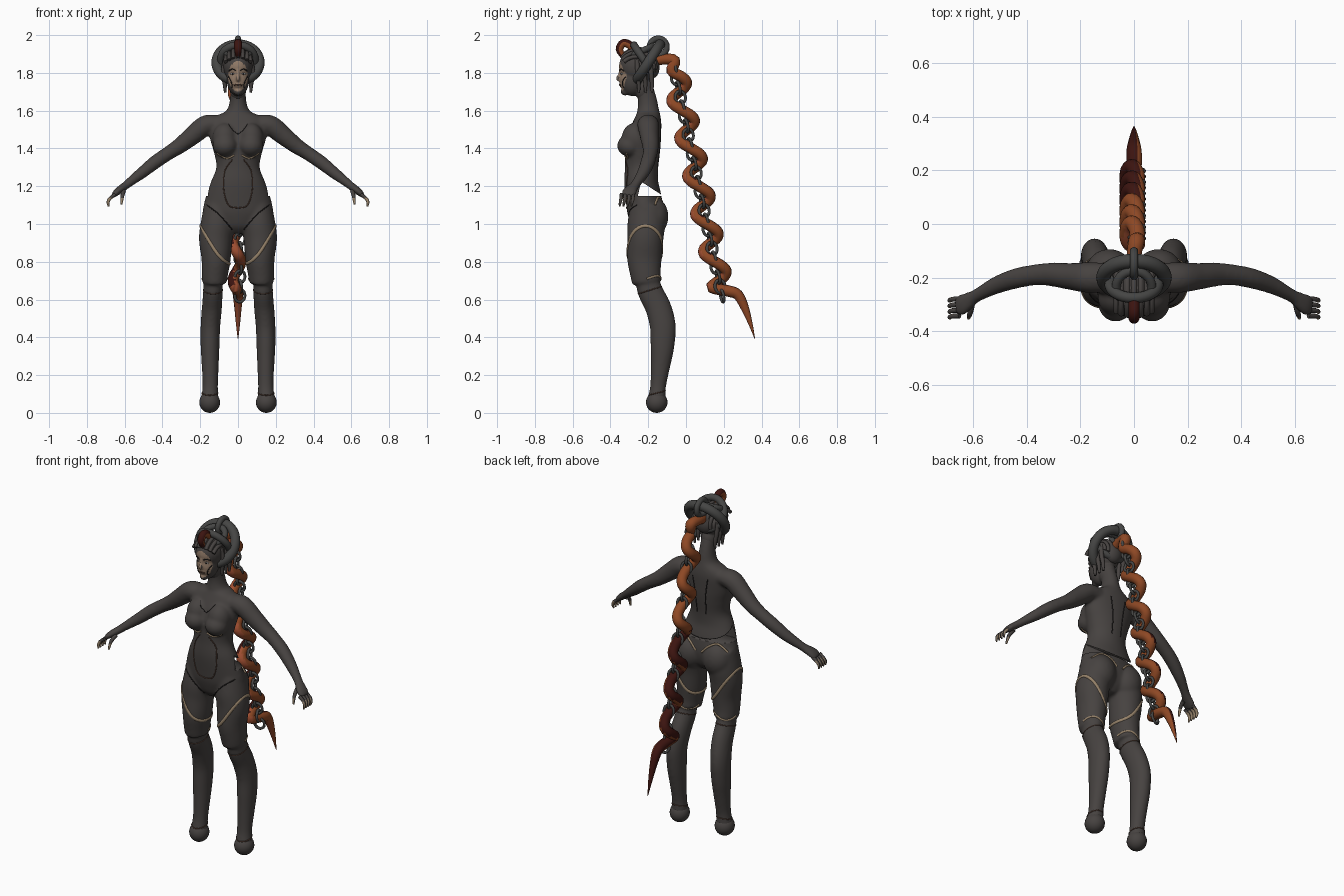
import bpy, bmesh, math
from math import sin, cos, pi
from mathutils import Vector, Matrix
from mathutils.bvhtree import BVHTree

cube = bpy.data.objects.get("Cube")
if cube:
    bpy.data.objects.remove(cube, do_unlink=True)

X, Y, Z = Vector((1, 0, 0)), Vector((0, 1, 0)), Vector((0, 0, 1))


def material(name, r, g, b):
    m = bpy.data.materials.new(name)
    m.use_nodes = True
    m.diffuse_color = (r, g, b, 1)
    node = next(n for n in m.node_tree.nodes if n.type == 'BSDF_PRINCIPLED')
    node.inputs["Base Color"].default_value = (r, g, b, 1)
    return m


charcoal = material("charcoal", .062, .055, .052)
steel = material("dark steel", .06, .06, .058)
tan = material("tan trim", .3, .22, .14)
skin = material("face tan", .29, .2, .14)
orange = material("burnt orange", .27, .065, .018)
ember = material("red orange", .34, .075, .03)
maroon = material("dark maroon", .045, .007, .005)
white = material("eye white", .75, .73, .7)
black = material("seam black", .015, .013, .013)
brown = material("seam brown", .09, .05, .035)


def spline(pts, steps=6):
    """Smooth a list of tuples with a Catmull-Rom curve."""
    out = []
    for i in range(len(pts) - 1):
        a, b, c, d = (pts[max(0, min(len(pts) - 1, i + k))] for k in (-1, 0, 1, 2))
        for s in range(steps):
            t = s / steps
            out.append(tuple(
                q + .5 * t * (r - p + t * (2 * p - 5 * q + 4 * r - w + t * (3 * (q - r) + w - p)))
                for p, q, r, w in zip(a, b, c, d)))
    return out + [pts[-1]]


def sweep(bm, pts, ref=Y, closed=False, sides=16):
    """Skin elliptical rings (x, y, z, radius, radius) along a path."""
    rings, n = [], len(pts)
    for i, p in enumerate(pts):
        a = pts[(i - 1) % n] if closed else pts[max(i - 1, 0)]
        b = pts[(i + 1) % n] if closed else pts[min(i + 1, n - 1)]
        t = (Vector(b[:3]) - Vector(a[:3])).normalized()
        u = ref.cross(t).normalized()
        v = t.cross(u)
        rings.append([bm.verts.new(Vector(p[:3]) + u * (p[3] * cos(k * 2 * pi / sides))
                                   + v * (p[4] * sin(k * 2 * pi / sides))) for k in range(sides)])
    for i in range(n if closed else n - 1):
        a, b = rings[i], rings[(i + 1) % n]
        for k in range(sides):
            j = (k + 1) % sides
            bm.faces.new((a[k], a[j], b[j], b[k]))
    if not closed:
        bm.faces.new(rings[0])
        bm.faces.new(rings[-1])


def ball(bm, loc, size):
    bmesh.ops.create_uvsphere(bm, u_segments=24, v_segments=14, radius=1,
                              matrix=Matrix.LocRotScale(Vector(loc), None, Vector(size)))


def hoop(bm, loc, rot, major, minor, stretch=1, segments=48, sides=14):
    m = Matrix.Translation(loc) @ rot.to_4x4()
    pts = [(*(m @ Vector((major * cos(a), stretch * major * sin(a), 0))), minor, minor)
           for a in (2 * pi * i / segments for i in range(segments))]
    sweep(bm, pts, rot @ Z, True, sides)


def paint(ob, mats, rule):
    ob.data.materials.clear()
    for m in mats:
        ob.data.materials.append(m)
    for f in ob.data.polygons:
        f.material_index = rule(f.center, f.normal)


def make(name, bm, mat):
    bmesh.ops.recalc_face_normals(bm, faces=bm.faces)
    mesh = bpy.data.meshes.new(name)
    bm.to_mesh(mesh)
    bm.free()
    mesh.shade_smooth()
    mesh.set_sharp_from_angle(angle=math.radians(50))
    mesh.materials.append(mat)
    ob = bpy.data.objects.new(name, mesh)
    bpy.context.collection.objects.link(ob)
    return ob


def bake(ob, mat):
    """Apply the modifiers and return a tree for ray casting."""
    bpy.context.view_layer.update()
    dg = bpy.context.evaluated_depsgraph_get()
    mesh = bpy.data.meshes.new_from_object(ob.evaluated_get(dg))
    ob.modifiers.clear()
    ob.data = mesh
    mesh.shade_smooth()
    paint(ob, [mat], lambda c, n: 0)
    bm = bmesh.new()
    bm.from_mesh(mesh)
    tree = BVHTree.FromBMesh(bm)
    bm.free()
    return tree


def fuse(ob, voxel, smooth):
    r = ob.modifiers.new("fuse", 'REMESH')
    r.mode, r.voxel_size = 'VOXEL', voxel
    s = ob.modifiers.new("soften", 'SMOOTH')
    s.iterations = smooth


# Body: torso, bust, hips, legs and arms fused into one skin
bm = bmesh.new()
torso = [(1.74, -.225, .042, .045), (1.66, -.205, .043, .05), (1.6, -.2, .062, .058),
         (1.57, -.2, .12, .066), (1.53, -.205, .155, .076), (1.45, -.222, .148, .09),
         (1.38, -.23, .128, .092), (1.3, -.235, .115, .088), (1.22, -.237, .145, .09),
         (1.14, -.225, .172, .095), (1.06, -.215, .182, .095), (.99, -.215, .12, .075),
         (.95, -.215, .04, .04)]
sweep(bm, spline([(0, y, z, a, b) for z, y, a, b in torso]), sides=32)
thigh = [(.105, -.205, 1.1, .075, .09), (.11, -.21, 1, .088, .1), (.118, -.215, .92, .089, .095),
         (.116, -.22, .82, .078, .092), (.122, -.215, .74, .07, .082), (.124, -.207, .69, .066, .078)]
shin = [(.13, -.21, .78, .045, .055), (.132, -.195, .66, .051, .066), (.138, -.148, .56, .053, .069),
        (.146, -.123, .46, .052, .069), (.148, -.125, .35, .05, .063), (.147, -.135, .25, .045, .052),
        (.147, -.148, .14, .041, .042), (.15, -.155, .07, .048, .049)]
arm = [(.1, -.2, 1.53, .045, .055), (.17, -.2, 1.522, .054, .057), (.24, -.195, 1.468, .05, .05),
       (.31, -.188, 1.413, .042, .044), (.37, -.19, 1.374, .037, .039), (.44, -.203, 1.326, .036, .038),
       (.51, -.227, 1.27, .031, .033), (.575, -.26, 1.22, .024, .026), (.6, -.275, 1.2, .022, .027),
       (.64, -.3, 1.17, .019, .04), (.662, -.308, 1.148, .012, .035)]
for s in (1, -1):
    for limb in (thigh, shin, arm):
        sweep(bm, [(s * p[0], *p[1:]) for p in spline(limb)], sides=24)
    ball(bm, (s * .068, -.295, 1.415), (.066, .07, .06))
    ball(bm, (s * .07, -.272, 1.45), (.066, .07, .085))
    ball(bm, (s * .092, -.168, 1.04), (.085, .075, .1))
body = make("body", bm, charcoal)
fuse(body, .008, 10)

# Open gap between the hip and thigh shells
bm = bmesh.new()
wedge = [[bm.verts.new((x, y, z)) for y, z in ((-.238, 1.225), (-.255, 1.148), (-.12, 1.148))]
         for x in (-.25, .25)]
for w in wedge:
    bm.faces.new(w)
for k in range(3):
    j = (k + 1) % 3
    bm.faces.new((wedge[0][k], wedge[0][j], wedge[1][j], wedge[1][k]))
cutter = make("hip_gap_cutter", bm, charcoal)
cutter.hide_render = True
cut = body.modifiers.new("gap", 'BOOLEAN')
cut.operation, cut.object = 'DIFFERENCE', cutter
body_tree = bake(body, charcoal)
bpy.data.objects.remove(cutter, do_unlink=True)


def seam(name, tree, rays, mat, r, ref, closed=False, width=1):
    """Lay a thin strip where the rays meet the surface."""
    hits = [tree.ray_cast(Vector(o), Vector(d).normalized())[0] for o, d in rays]
    pts = [(*h, r, r * width) for h in hits if h]
    if len(pts) > 2:
        bm = bmesh.new()
        sweep(bm, pts, ref, closed, 8)
        make(name, bm, mat)


def front(pts, s=1, y=-.6):
    return [((s * x, y, z), (0, -y, 0)) for x, z in spline(pts, 5)]


def around(cx, cy, height, rx=.105, ry=.135):
    circle = [2 * pi * i / 40 for i in range(40)]
    return [((cx + rx * cos(a), cy + ry * sin(a), height(a)), (-rx * cos(a), -ry * sin(a), 0))
            for a in circle]


for s, side in ((1, "left"), (-1, "right")):
    # Trim edges on legs and trunk
    seam(side + "_thigh_trim", body_tree,
         around(s * .115, -.215, lambda a: .87 + s * .1 * cos(a) + .02 * cos(2 * a)), tan, .005, Z, True, 1.7)
    seam(side + "_knee_hem", body_tree,
         around(s * .125, -.207, lambda a: .71 + .015 * sin(2 * a))[:21], tan, .004, Z, False, 1.4)
    seam(side + "_knee_trim", body_tree,
         around(s * .132, -.19, lambda a: .65 + .02 * sin(a)), brown, .003, Z, True)
    seam(side + "_ankle_trim", body_tree,
         around(s * .15, -.155, lambda a: .105 + .012 * sin(a)), brown, .003, Z, True)
    seam(side + "_bust_trim", body_tree, front([(.02, 1.365), (.06, 1.348), (.112, 1.375)], s), tan, .005, Y)
    seam(side + "_belly_seam", body_tree,
         front([(.03, 1.34), (.07, 1.28), (.075, 1.18), (.05, 1.1), (0, 1.085)], s), brown, .003, Y)
    seam(side + "_groin_seam", body_tree, front([(.165, 1.1), (.1, 1.05), (.03, .97)], s), black, .003, Y)
    seam(side + "_collar_seam", body_tree, front([(.05, 1.53), (.03, 1.5), (0, 1.475)], s), black, .002, Y)
    seam(side + "_seat_trim", body_tree,
         front([(.02, 1.08), (.06, 1.12), (.11, 1.14), (.165, 1.1)], s, .6), tan, .006, Y)
    seam(side + "_back_seam", body_tree, front([(.05, 1.52), (.035, 1.42), (.03, 1.3)], s, .05), black, .003, Y)
    # Rounded foot stump
    bm = bmesh.new()
    ball(bm, (s * .15, -.155, .056), (.055, .057, .056))
    make(side + "_foot", bm, charcoal)
    # Curled fingers and thumb with pale tips
    bm = bmesh.new()
    for i in range(4):
        y = -.279 - .021 * i
        sweep(bm, [(s * p[0], *p[1:]) for p in spline([
            (.65, y, 1.157, .01, .01), (.678, y - .002, 1.135, .009, .009),
            (.688, y - .006, 1.115, .008, .008), (.685, y - .01, 1.093, .004, .004)], 4)], sides=8)
    sweep(bm, [(s * p[0], *p[1:]) for p in spline([
        (.605, -.3, 1.175, .012, .012), (.612, -.335, 1.15, .01, .01), (.617, -.352, 1.105, .005, .005)])],
        X, sides=8)
    paint(make(side + "_fingers", bm, charcoal), [charcoal, tan],
          lambda c, n: int(c.z < 1.14 and s * n.x < .6))

# Head with sculpted face
bm = bmesh.new()
for loc, size in (((0, -.255, 1.835), (.078, .1, .095)), ((0, -.285, 1.765), (.06, .066, .088)),
                  ((0, -.322, 1.702), (.024, .024, .022)), ((0, -.353, 1.772), (.011, .018, .02)),
                  ((0, -.349, 1.795), (.008, .01, .03)), ((0, -.343, 1.735), (.021, .011, .01)),
                  ((0, -.33, 1.817), (.045, .02, .01)), ((0, -.225, 1.72), (.045, .05, .07))):
    ball(bm, loc, size)
head = make("head", bm, charcoal)
fuse(head, .006, 3)
head_tree = bake(head, charcoal)
paint(head, [charcoal, skin], lambda c, n: int(
    c.y < -.3 and n.y < -.4 and (c.x / .052) ** 2 + ((c.z - 1.782) / .08) ** 2 < 1))
seam("lips", head_tree, front([(-.02, 1.735), (0, 1.738), (.02, 1.735)]), brown, .004, Y)
for s, side in ((1, "left"), (-1, "right")):
    seam(side + "_brow", head_tree, front([(.012, 1.812), (.03, 1.82), (.048, 1.81)], s), black, .003, Y)
    seam(side + "_cheek_line", head_tree, front([(.05, 1.78), (.035, 1.75), (.03, 1.72)], s), black, .003, Y)
    spot = head_tree.ray_cast(Vector((s * .028, -.6, 1.795)), Y)[0]
    for part, mat, dy, size in (("_eye", white, 0, (.012, .005, .005)), ("_iris", black, -.004, (.005, .003, .005))):
        bm = bmesh.new()
        ball(bm, spot + Y * dy, size)
        make(side + part, bm, mat)
    # Hair strands hanging over the ear
    bm = bmesh.new()
    for k in range(3):
        y = -.26 + .035 * k
        sweep(bm, spline([(s * .068, y, 1.87, .012, .012), (s * .077, y + .005, 1.8, .013, .013),
                          (s * .07, y + .01, 1.74, .011, .011), (s * .068, y + .01, 1.695, .006, .006)]), sides=10)
    make(side + "_ear_strands", bm, charcoal)

# Cornrows over the crown
bm = bmesh.new()
for k in range(-3, 4):
    a = k * .32
    path = [(.08 * sin(a), -.255 - .1 * cos(b) * cos(a * .6), 1.832 + .095 * sin(b) * cos(a), .011, .011)
            for b in (.5 + i * .19 for i in range(16))]
    sweep(bm, path, X, sides=8)
ball(bm, (0, -.18, 1.83), (.055, .04, .06))
make("cornrows", bm, charcoal)

# Looped headdress
for name, loc, tilt, major, minor in (("halo_loop", (0, -.2, 1.855), 57, .114, .027),
                                      ("crown_loop", (0, -.225, 1.872), 124, .09, .02),
                                      ("inner_loop", (0, -.235, 1.915), 25, .066, .017)):
    bm = bmesh.new()
    hoop(bm, loc, Matrix.Rotation(math.radians(tilt), 3, 'X'), major, minor)
    make(name, bm, steel)
bm = bmesh.new()
hoop(bm, (0, -.147, 1.937), Matrix.Rotation(pi / 2, 3, 'Y'), .045, .016)
make("top_loop", bm, steel)


# Long coiled braid ending in a spike
def spine_y(z):
    return .01 + .21 * (1.48 - z)


crown = [(0, -.335, 1.89, .014, .014), (0, -.352, 1.925, .02, .02), (0, -.332, 1.958, .021, .021),
         (0, -.295, 1.945, .021, .021), (0, -.255, 1.895, .022, .022), (0, -.19, 1.86, .024, .024),
         (0, -.12, 1.872, .028, .028), (.01, -.06, 1.865, .03, .03)]
coil = []
for i in range(40):
    z = 1.81 - i * .0294
    ph = 2 * pi * (1.75 - z) / .2
    coil.append((-.006 - .02 * sin(ph), spine_y(z) + .05 * cos(ph), z, .029, .029))
spike = [(0, .225, .645, .03, .03), (0, .275, .625, .028, .028), (0, .31, .56, .022, .02),
         (0, .342, .47, .011, .011), (0, .365, .39, .001, .001)]
bm = bmesh.new()
sweep(bm, spline(crown + coil + spike, 4), X, sides=14)


def braid_rule(c, n):
    if c.y < -.27:
        return 2 if n.dot((c - Vector((0, -.315, 1.91))).normalized()) > .45 else 0
    if c.z < 1.28 and n.dot(Vector((-.6, .35, .7))) > .25:
        return 2
    return 1 if n.y < -.5 else 0


paint(make("braid", bm, orange), [orange, ember, maroon], braid_rule)

# Chain running down through the coils
bm = bmesh.new()
for i in range(25):
    z = 1.82 - i * .05
    turn = Matrix.Rotation(.2, 3, 'X') @ Matrix.Rotation(pi / 2 * (i % 2) + .3, 3, 'Z')
    hoop(bm, (.01, spine_y(z), z), turn @ Matrix.Rotation(pi / 2, 3, 'X'), .028, .008, 1.2, 20, 8)
make("chain", bm, steel)
